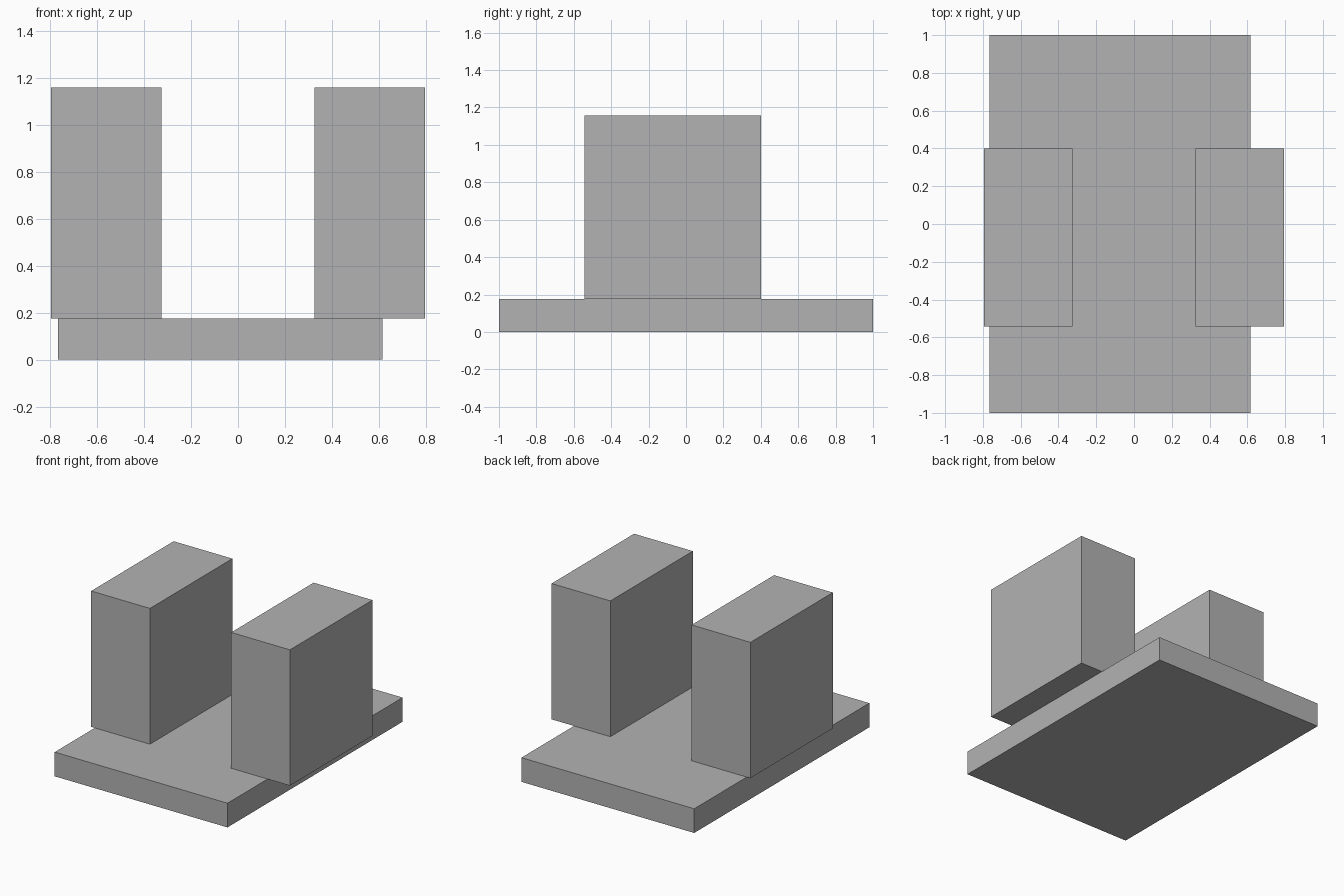
import bpy

cube = bpy.data.objects.get("Cube")
if cube:
    bpy.data.objects.remove(cube, do_unlink=True)

# Single plain grey
grey = bpy.data.materials.new("plain_grey")
grey.use_nodes = True
colour = (0.45, 0.45, 0.45, 1)
grey.diffuse_color = colour
grey.node_tree.nodes["Principled BSDF"].inputs["Base Color"].default_value = colour


def box(name, low, high):
    """Add a box spanning two opposite corners."""
    centre = [(a + b) / 2 for a, b in zip(low, high)]
    bpy.ops.mesh.primitive_cube_add(size=1, location=centre)
    obj = bpy.context.object
    obj.name = name
    obj.scale = [b - a for a, b in zip(low, high)]
    bpy.ops.object.transform_apply(location=False, rotation=False, scale=True)
    obj.data.materials.append(grey)
    return obj


BASE_TOP = 0.175
BLOCK_TOP = 1.157

# Slab, slightly off centre towards the right
box("base_slab", (-0.766, -1, 0), (0.616, 1, BASE_TOP))

# Pair of upright blocks standing on the slab and overhanging its sides
for name, inner, outer in (("left_block", 0.325, 0.795), ("right_block", -0.325, -0.795)):
    box(name, (min(inner, outer), -0.542, BASE_TOP),
        (max(inner, outer), 0.4, BLOCK_TOP))
